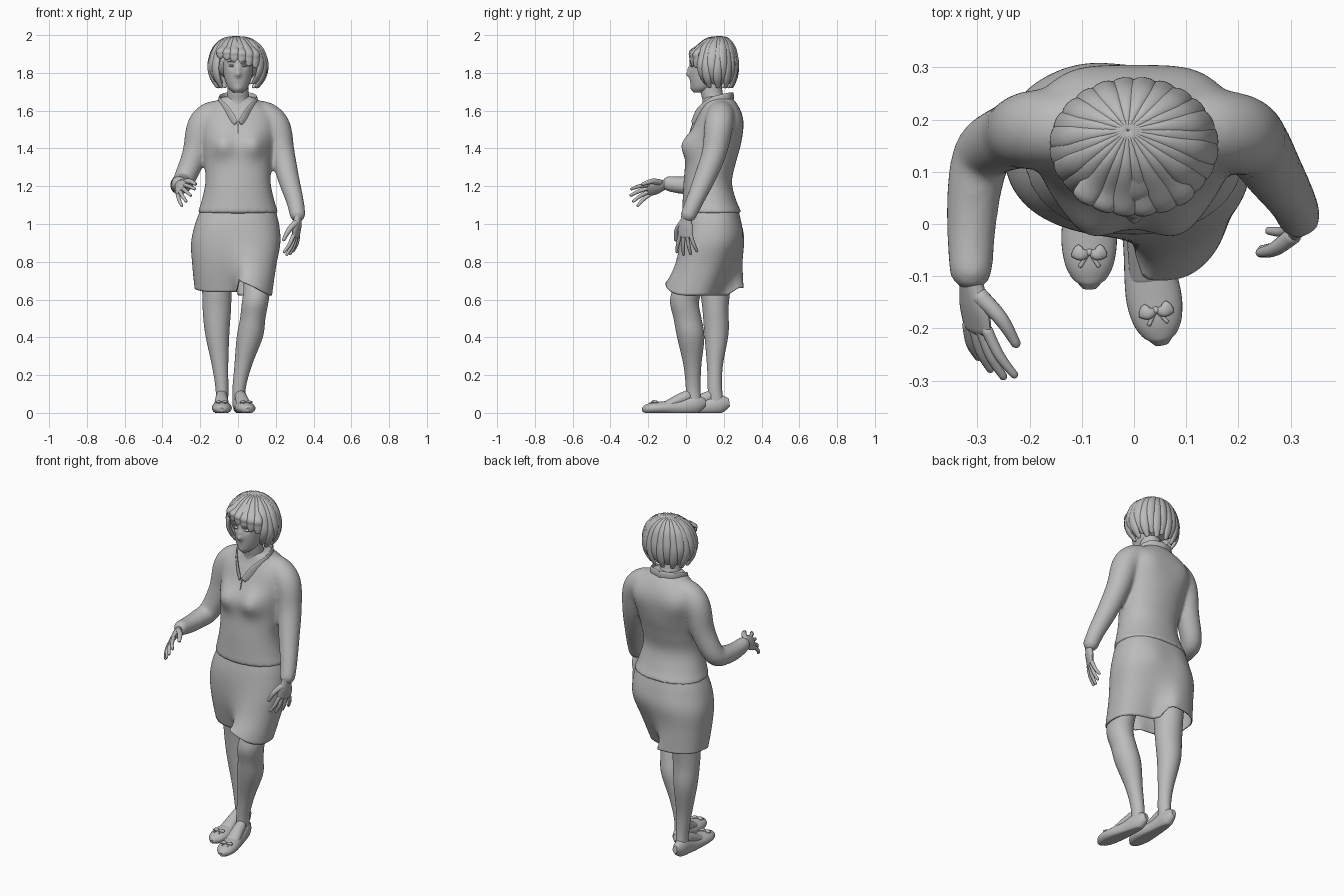
import bpy, bmesh, math
from mathutils import Vector

if "Cube" in bpy.data.objects:
    bpy.data.objects.remove(bpy.data.objects["Cube"])

grey = bpy.data.materials.new("clay_grey")
grey.use_nodes = True
grey.diffuse_color = (0.5, 0.5, 0.5, 1)
grey.node_tree.nodes["Principled BSDF"].inputs["Base Color"].default_value = grey.diffuse_color


def finish(obj, angle=50):
    bpy.ops.object.select_all(action="DESELECT")
    obj.select_set(True)
    bpy.context.view_layer.objects.active = obj
    bpy.ops.object.shade_smooth_by_angle(angle=math.radians(angle))
    return obj


def spline(rows, steps):
    """Resample rows of numbers along a Catmull-Rom curve."""
    out = []
    last = len(rows) - 1
    for i in range(last):
        p = [rows[max(0, min(last, i + k))] for k in (-1, 0, 1, 2)]
        for s in range(steps):
            t = s / steps
            out.append([b + 0.5 * t * (c - a + t * (2*a - 5*b + 4*c - d + t * (3*(b - c) + d - a)))
                        for a, b, c, d in zip(*p)])
    return out + [list(rows[-1])]


def loft(name, rings, sides, caps=True, power=1.0):
    """Skin a list of (centre, u, v) elliptical sections."""
    bm = bmesh.new()
    loops = []
    for centre, u, v in rings:
        loop = []
        for k in range(sides):
            a = math.tau * k / sides
            c, s = (math.copysign(abs(f) ** power, f) for f in (math.cos(a), math.sin(a)))
            loop.append(bm.verts.new(centre + u * c + v * s))
        loops.append(loop)
    for low, high in zip(loops, loops[1:]):
        for k in range(sides):
            j = (k + 1) % sides
            bm.faces.new((low[k], low[j], high[j], high[k]))
    if caps:
        bm.faces.new(loops[0])
        bm.faces.new(loops[-1])
    bmesh.ops.recalc_face_normals(bm, faces=bm.faces)
    mesh = bpy.data.meshes.new(name)
    bm.to_mesh(mesh)
    bm.free()
    mesh.materials.append(grey)
    obj = bpy.data.objects.new(name, mesh)
    bpy.context.collection.objects.link(obj)
    return finish(obj)


def stack(name, rows, sides=40, steps=6, **kw):
    """Horizontal sections: z, x, y, half width, half depth."""
    return loft(name, [(Vector((x, y, z)), Vector((rx, 0, 0)), Vector((0, ry, 0)))
                       for z, x, y, rx, ry in spline(rows, steps)], sides, **kw)


def sweep(name, rows, ref=(0, 0, 1), sides=16, steps=5):
    """Tube along x, y, z with half width (along ref) and half thickness."""
    rows = spline([(*r, r[3]) if len(r) == 4 else r for r in rows], steps)
    pts = [Vector(r[:3]) for r in rows]
    rings = []
    for i, r in enumerate(rows):
        t = (pts[min(i + 1, len(pts) - 1)] - pts[max(i - 1, 0)]).normalized()
        u = Vector(ref)
        u = (u - t * u.dot(t)).normalized()
        v = t.cross(u)
        rings.append((pts[i], u * r[3], v * r[4]))
        if i in (0, len(rows) - 1):
            # rounded tip
            tip = (pts[i] + t * (0.6 * r[4] * (1 if i else -1)), u * r[3] * 0.55, v * r[4] * 0.55)
            rings.insert(len(rings) if i else 0, tip)
    return loft(name, rings, sides)


def ball(name, centre, size):
    bpy.ops.mesh.primitive_uv_sphere_add(segments=24, ring_count=16, location=centre)
    obj = bpy.context.object
    obj.name, obj.scale = name, size
    obj.data.materials.append(grey)
    return finish(obj)


def bump(obj, centre, radius, push):
    for v in obj.data.vertices:
        d = (v.co - Vector(centre)).length / radius
        v.co += Vector(push) * math.exp(-d * d)


# Jacket: torso and sleeves fused into one smooth surface
torso = stack("jacket", [(1.055, 0, .138, .216, .16), (1.12, 0, .125, .194, .143),
                         (1.22, 0, .115, .173, .128), (1.32, 0, .13, .178, .133),
                         (1.42, 0, .15, .19, .14), (1.52, 0, .172, .205, .131),
                         (1.58, 0, .18, .195, .116), (1.63, 0, .18, .145, .094),
                         (1.675, 0, .168, .08, .072)], sides=64, power=.92)
for side in (-1, 1):
    bump(torso, (side * .085, .02, 1.42), .068, (0, -.046, 0))
    bump(torso, (side * .13, .28, 1.52), .08, (0, .012, 0))
sleeve_left = sweep("sleeve_left", [(.08, .185, 1.585, .07), (.15, .182, 1.57, .075), (.204, .172, 1.51, .076),
                                    (.234, .15, 1.38, .066), (.265, .102, 1.25, .058), (.302, .045, 1.12, .047),
                                    (.317, .01, 1.04, .042)], ref=(1, 0, 0), sides=32)
sleeve_right = sweep("sleeve_right", [(-.08, .185, 1.585, .07), (-.15, .183, 1.57, .074), (-.198, .18, 1.51, .075),
                                      (-.23, .17, 1.37, .066), (-.285, .14, 1.235, .058),
                                      (-.305, .07, 1.21, .053), (-.312, -.02, 1.205, .047),
                                      (-.312, -.1, 1.215, .041)], ref=(1, 0, 0), sides=32)
for o in (sleeve_left, sleeve_right, torso):
    o.select_set(True)
bpy.context.view_layer.objects.active = torso
bpy.ops.object.join()
fuse = torso.modifiers.new("fuse", "REMESH")
fuse.mode, fuse.voxel_size, fuse.use_smooth_shade = "VOXEL", 0.009, True
relax = torso.modifiers.new("relax", "SMOOTH")
relax.factor, relax.iterations = 0.5, 16

# Collar halves and front closure
for side, label in ((-1, "right"), (1, "left")):
    sweep("collar_" + label, [(side * .012, .036, 1.535, .016, .005), (side * .055, .073, 1.59, .03, .006),
                              (side * .098, .14, 1.645, .026, .006), (side * .072, .222, 1.67, .024, .006),
                              (0, .248, 1.675, .022, .006)])
sweep("front_closure", [(0, .035, 1.53, .003), (0, .018, 1.47, .003), (0, .007, 1.4, .002)], ref=(1, 0, 0))

# Skirt: stepped between the forward left thigh and the trailing right one
skirt = stack("skirt", [(1.08, 0, .138, .196, .138), (1.0, -.005, .137, .222, .155), (.9, -.012, .135, .236, .165),
                        (.78, -.02, .118, .222, .157), (.64, -.025, .1, .205, .14)],
              sides=128, steps=8, caps=False, power=.84)
for v in skirt.data.vertices:
    t = max(0, (1.0 - v.co.z) / .36)
    front = max(0, min(1, (.1 - v.co.y) / .12))
    v.co.y -= .065 * math.tanh(v.co.x / (.012 + .12 * max(0, 1 - t))) * t ** 1.5
    if v.co.x > 0:
        v.co.z += t ** 4 * (.085 * front * max(0, 1 - v.co.x / .18) - .018)
    else:
        v.co.z += t ** 4 * .022 * (1 - front)
bump(skirt, (.1, -.07, .66), .08, (0, -.016, 0))
for side in (-1, 1):
    bump(skirt, (side * .1, .3, .95), .08, (0, .008, 0))
cloth = skirt.modifiers.new("cloth", "SOLIDIFY")
cloth.thickness = .006

# Legs
stack("leg_left", [(.82, .1, .085, .07, .08), (.7, .1, .03, .07, .08), (.64, .098, .004, .07, .08),
                   (.58, .09, -.008, .07, .076), (.5, .078, .008, .067, .074), (.4, .062, .025, .069, .072),
                   (.25, .027, .034, .046, .047), (.13, .006, .038, .035, .039), (.04, .006, .04, .034, .042)])
stack("leg_right", [(.82, -.112, .16, .085, .09), (.66, -.112, .155, .078, .08), (.55, -.112, .156, .075, .069),
                    (.42, -.11, .161, .064, .064), (.25, -.095, .153, .043, .042), (.13, -.085, .153, .034, .038),
                    (.04, -.085, .16, .032, .042)])


# Flat shoes with instep and bow
def foot(label, heel, toe):
    heel, toe = Vector((*heel, 0)), Vector((*toe, 0))
    run = toe - heel
    across = Vector((-run.y, run.x, 0)).normalized()

    def at(f, z, s=0):
        return (*(heel + run * f + across * s + Vector((0, 0, z))),)

    shoe = sweep("shoe_" + label, [(*at(.03, .052), .027, .038), (*at(.15, .046), .037, .052),
                                   (*at(.4, .03), .042, .042), (*at(.7, .026), .053, .034),
                                   (*at(.86, .024), .048, .03), (*at(.95, .02), .035, .024),
                                   (*at(.98, .018), .024, .02)], ref=across, sides=32)
    for v in shoe.data.vertices:
        v.co.z = max(0, v.co.z)
    sweep("instep_" + label, [(*at(.25, .09), .03), (*at(.4, .07), .034, .03), (*at(.62, .04), .04, .022)],
          ref=across, sides=24)
    for s in (-1, 1):
        sweep("bow_" + label, [(*at(.81, .056), .004), (*at(.82, .06, s * .014), .012, .007),
                               (*at(.8, .057, s * .027), .014, .006)], ref=run)
        sweep("bow_tail_" + label, [(*at(.81, .056), .003), (*at(.89, .052, s * .018), .004, .003)], ref=across)
    ball("bow_knot_" + label, at(.81, .058), (.007, .007, .006))


foot("left", (.0, .09), (.052, -.225))
foot("right", (-.088, .217), (-.085, -.118))


# Hands
def hand(label, wrist, along, across, curl):
    w, d, a, c = (Vector(p) for p in (wrist, along, across, curl))
    d.normalize()
    a = (a - d * a.dot(d)).normalized()
    c = (c - d * c.dot(d) - a * c.dot(a)).normalized()
    sweep("palm_" + label, [(*(w - d * .03), .027, .021), (*w, .028, .02), (*(w + d * .05), .043, .018),
                            (*(w + d * .098), .042, .012)], ref=a)
    for k, size in zip((-1.5, -.5, .5, 1.5), (.082, .1, .107, .096)):
        base = w + d * .092 + a * k * .021
        fan = d + a * k * .2
        sweep("finger_" + label, [(*base, .011), (*(base + fan * size * .55 + c * .01), .01),
                                  (*(base + fan * size + c * .03), .0075)], ref=a, sides=12)
    base = w + d * .025 + a * .022
    sweep("thumb_" + label, [(*base, .017), (*(base + d * .045 + a * .036 + c * .018), .014),
                             (*(base + d * .1 + a * .05 + c * .036), .009)], ref=c, sides=12)


hand("left", (.317, .0, 1.03), (-.12, -.03, -1), (-.4, -.9, 0), (-.9, .4, 0))
hand("right", (-.312, -.11, 1.21), (.13, -.93, -.3), (.5, .05, .8), (.8, 0, -.5))

# Neck, head and face
stack("neck", [(1.55, 0, .15, .085, .075), (1.64, 0, .15, .064, .062), (1.7, 0, .135, .056, .058),
               (1.78, 0, .13, .056, .06)])
head = stack("head", [(1.695, 0, .07, .022, .025), (1.72, 0, .087, .05, .058), (1.77, 0, .11, .071, .09),
                      (1.83, 0, .125, .082, .107), (1.89, 0, .135, .084, .108), (1.94, 0, .14, .07, .09),
                      (1.975, 0, .14, .03, .04)], sides=96, steps=8)
bump(head, (0, .018, 1.793), .016, (0, -.018, 0))
bump(head, (0, .018, 1.822), .014, (0, -.008, 0))
bump(head, (0, .033, 1.712), .02, (0, -.006, 0))
for side in (-1, 1):
    bump(head, (side * .034, .025, 1.838), .017, (0, .008, 0))
    ball("eye", (side * .034, .035, 1.838), (.015, .012, .007))
    sweep("eyebrow", [(side * .018, .017, 1.857, .002), (side * .036, .023, 1.862, .003),
                      (side * .054, .036, 1.857, .002)])
ball("lips", (0, .034, 1.752), (.027, .012, .007))

# Hair: scalp cap covered by overlapping locks fanning from the crown
ball("hair_cap", (0, .162, 1.868), (.125, .104, .115))
profile = ((.04, 1.988, .35), (.45, 1.974, .8), (.8, 1.93, 1), (.97, 1.87, 1), (1.01, 1.82, .95),
           (.92, 1.77, .85), (.73, 1.725, .45))
locks = 24
for i in range(locks):
    a = math.tau * (i + .5) / locks
    c, s = math.cos(a), math.sin(a)
    fringe = s < -.75
    rows = []
    for f, z, wide in profile:
        if fringe and z < 1.93:
            f, z = max(f, 1.03), 1.93 - (1.93 - z) * (.36 + .2 * c)
        elif i % 2:
            z += .02 * (1.988 - z) / .25
        crown = 1 - min(1, f)
        width = .004 + wide * min(1, f + .12) * .021
        rows.append((f * .148 * c - .012 * crown, .15 + f * .118 * s + .03 * crown, z, width, .004 + .009 * wide))
    sweep("fringe_lock" if fringe else "hair_lock", rows, ref=(-s * .148, c * .118, 0), sides=12)
